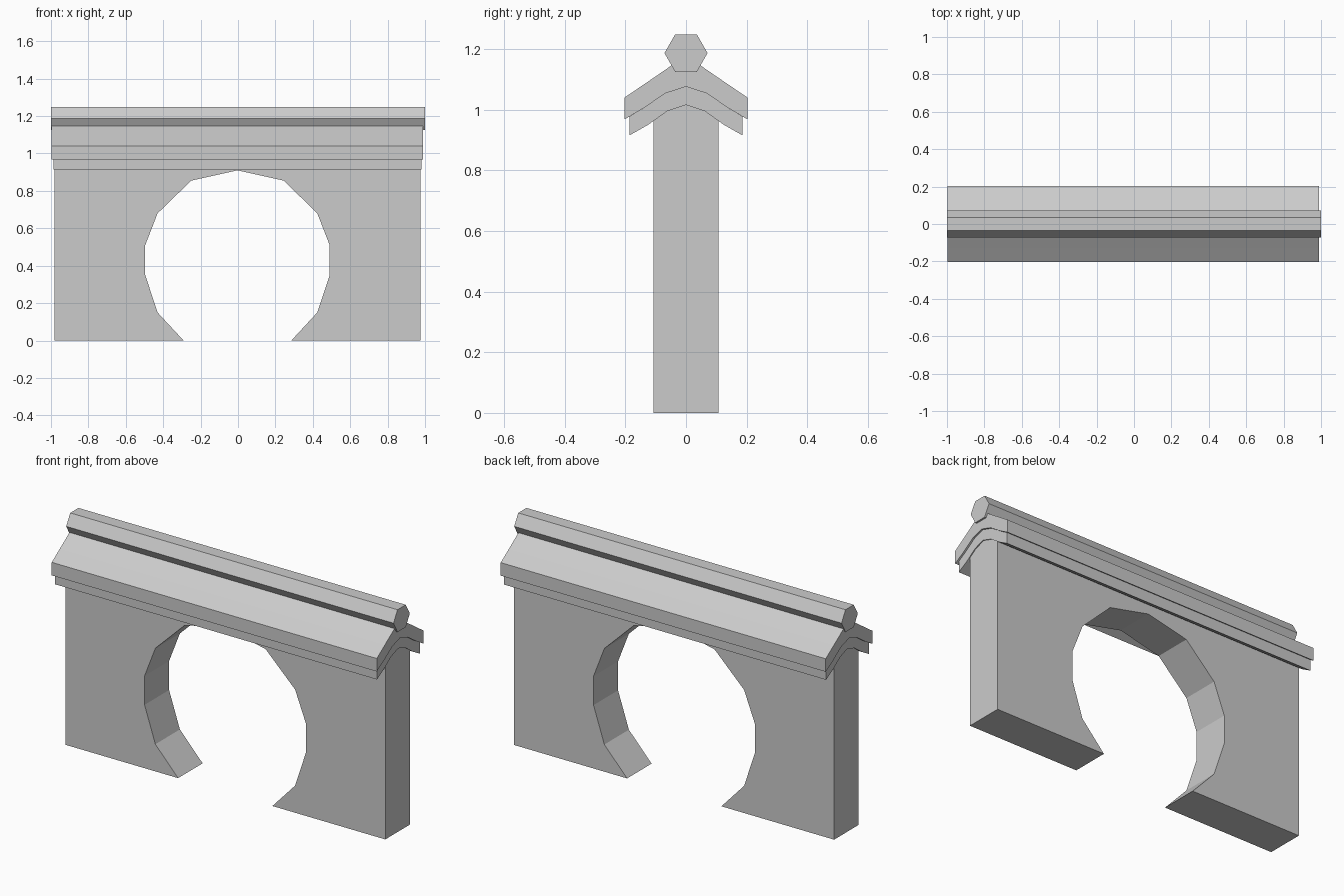
import bpy, bmesh
from mathutils import Vector

if "Cube" in bpy.data.objects:
    bpy.data.objects.remove(bpy.data.objects["Cube"])


def prism(name, points, axis, start, end):
    """Extrude a closed 2D outline along x (outline in y,z) or y (outline in x,z)."""
    def place(a, b):
        return Vector((start, a, b)) if axis == 'x' else Vector((a, start, b))
    shift = Vector((end - start, 0, 0)) if axis == 'x' else Vector((0, end - start, 0))
    bm = bmesh.new()
    face = bm.faces.new([bm.verts.new(place(a, b)) for a, b in points])
    ext = bmesh.ops.extrude_face_region(bm, geom=[face], use_keep_orig=True)
    moved = [g for g in ext['geom'] if isinstance(g, bmesh.types.BMVert)]
    bmesh.ops.translate(bm, verts=moved, vec=shift)
    bmesh.ops.recalc_face_normals(bm, faces=bm.faces)
    mesh = bpy.data.meshes.new(name)
    bm.to_mesh(mesh)
    bm.free()
    obj = bpy.data.objects.new(name, mesh)
    bpy.context.collection.objects.link(obj)
    return obj


def mirrored(half):
    """Complete a left half (ending on the centre line) with its mirror image."""
    return half + [(-a, b) for a, b in reversed(half[:-1])]


# Wall with the faceted round gateway; its top is hidden in the roof
arch = mirrored([(-0.288, 0), (-0.427, 0.15), (-0.493, 0.35), (-0.493, 0.51),
                 (-0.427, 0.68), (-0.247, 0.855), (0, 0.91)])
arch = [(x - 0.003, z) for x, z in arch]
wall = [(-0.98, 1.015), (-0.98, 0)] + arch + [(0.975, 0), (0.975, 1.015)]
prism("gateway_wall", wall, 'y', -0.107, 0.107)

# Two stacked roof courses with upswept eaves
lower_bottom = mirrored([(-0.187, 0.915), (-0.125, 0.95), (-0.062, 0.995), (0, 1.016)])
lower_top = mirrored([(-0.187, 0.977), (-0.14, 1.005), (-0.068, 1.054), (0, 1.076)])
prism("lower_roof_course", lower_bottom + lower_top[::-1], 'x', -0.987, 0.98)

upper_bottom = mirrored([(-0.203, 0.968), (-0.14, 1.005), (-0.068, 1.054), (0, 1.076)])
upper_top = mirrored([(-0.203, 1.04), (-0.132, 1.088), (-0.046, 1.147), (0, 1.165)])
prism("upper_roof_course", upper_bottom + upper_top[::-1], 'x', -0.996, 0.99)

# Hexagonal ridge beam
ridge = [(-0.071, 1.187), (-0.036, 1.125), (0.036, 1.125),
         (0.071, 1.187), (0.036, 1.248), (-0.036, 1.248)]
prism("ridge_beam", ridge, 'x', -1.0, 1.0)
